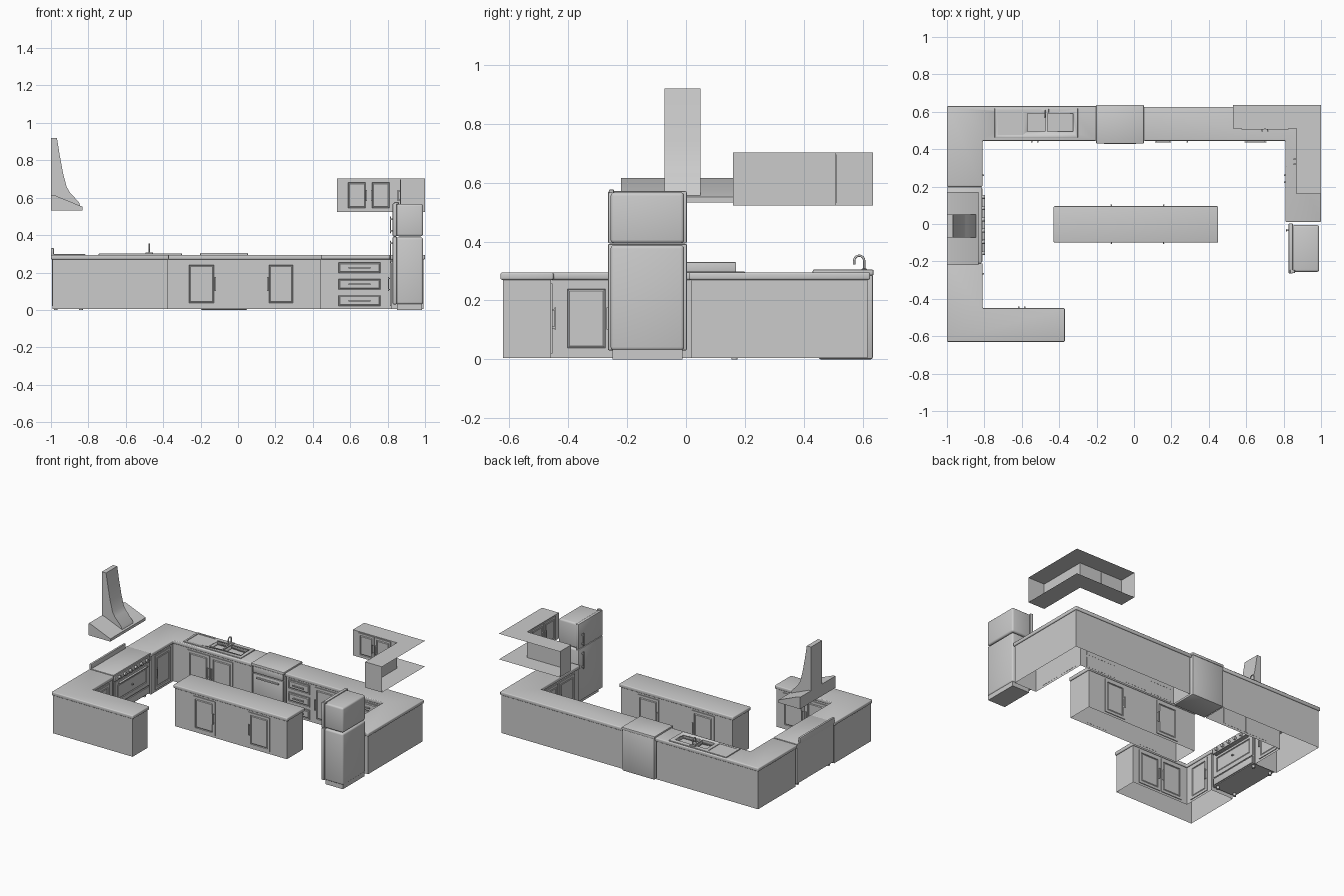
import bpy, bmesh, math
from mathutils import Matrix, Vector

old = bpy.data.objects.get("Cube")
if old:
    bpy.data.objects.remove(old)

grey = bpy.data.materials.new("light_grey")
grey.use_nodes = True
GREY = (0.6, 0.6, 0.6, 1)
grey.diffuse_color = GREY
grey.node_tree.nodes["Principled BSDF"].inputs["Base Color"].default_value = GREY


def activate(ob):
    bpy.ops.object.select_all(action="DESELECT")
    ob.select_set(True)
    bpy.context.view_layer.objects.active = ob


def finish(name, bm, matrix=None, bevel=0, segments=2):
    mesh = bpy.data.meshes.new(name)
    if matrix:
        bm.transform(matrix)
    bm.to_mesh(mesh)
    bm.free()
    mesh.materials.append(grey)
    ob = bpy.data.objects.new(name, mesh)
    bpy.context.collection.objects.link(ob)
    activate(ob)
    if bevel:
        mod = ob.modifiers.new("Bevel", "BEVEL")
        mod.width, mod.segments = bevel, segments
        bpy.ops.object.modifier_apply(modifier=mod.name)
    bpy.ops.object.shade_smooth_by_angle(angle=math.radians(35))
    return ob


def prism(name, pts, z0, z1, skip=(), bottom=True, matrix=None, bevel=0, segments=2):
    """Extrude a counter-clockwise outline; skip leaves walls open."""
    bm = bmesh.new()
    lo = [bm.verts.new((x, y, z0)) for x, y in pts]
    hi = [bm.verts.new((x, y, z1)) for x, y in pts]
    bm.faces.new(hi)
    if bottom:
        bm.faces.new(lo[::-1])
    for i in range(len(pts)):
        j = (i + 1) % len(pts)
        if i not in skip:
            bm.faces.new((lo[i], lo[j], hi[j], hi[i]))
    return finish(name, bm, matrix, bevel, segments)


def add_box(bm, lo, hi):
    size = Vector(hi) - Vector(lo)
    mid = (Vector(hi) + Vector(lo)) / 2
    return bmesh.ops.create_cube(bm, size=1, matrix=Matrix.Translation(mid) @ Matrix.Diagonal(size).to_4x4())["verts"]


def box(name, lo, hi, bevel=0, segments=2):
    bm = bmesh.new()
    add_box(bm, lo, hi)
    return finish(name, bm, None, bevel, segments)


def rect(x0, y0, x1, y1):
    return [(x0, y0), (x1, y0), (x1, y1), (x0, y1)]


def inset_outline(pts, d):
    out = []
    for i, p in enumerate(pts):
        p, a, b = Vector(p), Vector(pts[i - 1]), Vector(pts[(i + 1) % len(pts)])
        e, f = (p - a).normalized(), (b - p).normalized()
        out.append(tuple(p + d * Vector((-e.y - f.y, e.x + f.x))))
    return out


def counter(name, pts):
    """Cabinet body open below, with a rounded worktop over it."""
    prism(name + "_cabinet", inset_outline(pts, 0.008), 0.004, 0.272, bottom=False)
    return prism(name + "_worktop", pts, 0.27, 0.295, bevel=0.006, segments=3)


def placed(x, y, angle):
    return Matrix.Translation((x, y, 0)) @ Matrix.Rotation(math.radians(angle), 4, "Z")


def front(name, x, y, angle, w, z0, z1, side=0, length=0.075, frame=0.025):
    """Panelled door (side = handle side) or drawer (side 0); angle 0 faces -y."""
    bm = bmesh.new()
    add_box(bm, (-w / 2, -0.005, z0), (w / 2, 0.001, z1))
    bm.normal_update()
    face = [f for f in bm.faces if f.normal.y < -0.9]
    for thick, depth in ((frame, 0), (0.003, -0.005), (0.008, 0.004)):
        bmesh.ops.inset_individual(bm, faces=face, thickness=thick, depth=depth)
    # handle bar on two posts
    zc = (z0 + z1) / 2
    h = length / 2
    if side:
        u = side * (w / 2 - 0.011)
        add_box(bm, (u - 0.004, -0.016, zc - h), (u + 0.004, -0.011, zc + h))
        for s in (-1, 1):
            z = zc + s * h * 0.8
            add_box(bm, (u - 0.003, -0.012, z - 0.003), (u + 0.003, -0.004, z + 0.003))
    else:
        add_box(bm, (-h, -0.016, zc - 0.004), (h, -0.011, zc + 0.004))
        for s in (-1, 1):
            add_box(bm, (s * h * 0.8 - 0.003, -0.012, zc - 0.003), (s * h * 0.8 + 0.003, 0, zc + 0.003))
    return finish(name, bm, placed(x, y, angle))


def cut(ob, cutter):
    mod = ob.modifiers.new("Cut", "BOOLEAN")
    mod.operation, mod.solver, mod.object = "DIFFERENCE", "EXACT", cutter
    activate(ob)
    bpy.ops.object.modifier_apply(modifier=mod.name)


# Base cabinets and island
sink_top = counter("sink_run", [(-1, 0.2), (-0.81, 0.2), (-0.81, 0.445), (-0.2, 0.445), (-0.2, 0.63), (-1, 0.63)])
counter("front_run", [(-1, -0.63), (-0.37, -0.63), (-0.37, -0.45), (-0.81, -0.45), (-0.81, -0.21), (-1, -0.21)])
counter("right_run", [(0.05, 0.445), (0.81, 0.445), (0.81, 0.01), (1, 0.01), (1, 0.625), (0.05, 0.625)])
counter("island", rect(-0.43, -0.1, 0.45, 0.095))

# Base doors: x, y, facing angle, width, handle side
LOW, HIGH = 0.02, 0.257
for x, y, angle, w, side in (
        (-0.195, -0.092, 0, 0.17, 1), (0.23, -0.092, 0, 0.165, -1),
        (-0.195, 0.087, 180, 0.17, -1), (0.23, 0.087, 180, 0.165, 1),
        (-0.62, 0.453, 0, 0.17, 1), (-0.44, 0.453, 0, 0.17, -1),
        (0.36, 0.453, 0, 0.17, -1),
        (-0.818, 0.335, 90, 0.17, -1), (-0.818, -0.338, 90, 0.165, 1),
        (-0.69, -0.458, 180, 0.17, -1), (-0.51, -0.458, 180, 0.17, 1),
        (0.818, 0.335, -90, 0.17, 1), (0.818, 0.15, -90, 0.17, -1)):
    front("base_door", x, y, angle, w, LOW, HIGH, side)

# Drawer stacks
for x, w in ((0.155, 0.17), (0.65, 0.235)):
    for z in (0.05, 0.137, 0.225):
        front("drawer", x, 0.453, 0, w, z - 0.034, z + 0.034, 0, w * 0.5, 0.008)

# Wall cabinets, open against the walls
prism("wall_cabinet", [(0.53, 0.51), (0.87, 0.51), (0.87, 0.16), (1, 0.16), (1, 0.635), (0.53, 0.635)],
      0.523, 0.702, skip=(3, 4))
for s in (-1, 1):
    front("wall_door", 0.7 + s * 0.064, 0.51, 0, 0.122, 0.53, 0.695, -s, 0.06, 0.02)
    front("wall_door", 0.87, 0.333 + s * 0.067, -90, 0.13, 0.53, 0.695, s, 0.06, 0.02)

# Sink: rim and worktop are cut for two bowls
rim = box("sink_rim", (-0.745, 0.46, 0.293), (-0.3, 0.62, 0.302), 0.003)
groove = box("drainer_cutter", (-0.73, 0.475, 0.298), (-0.595, 0.605, 0.32))
groove.hide_render = True
cut(rim, groove)
bpy.data.objects.remove(groove)
for x0, x1 in ((-0.57, -0.475), (-0.463, -0.325)):
    cutter = box("bowl_cutter", (x0, 0.495, 0.2), (x1, 0.59, 0.4))
    cutter.hide_render = True
    cut(rim, cutter)
    cut(sink_top, cutter)
    bpy.data.objects.remove(cutter)
    bm = bmesh.new()
    add_box(bm, (x0, 0.495, 0.235), (x1, 0.59, 0.301))
    bm.normal_update()
    bmesh.ops.delete(bm, geom=[f for f in bm.faces if f.normal.z > 0.9], context="FACES")
    bmesh.ops.reverse_faces(bm, faces=bm.faces[:])
    finish("sink_bowl", bm)

# Tap
curve = bpy.data.curves.new("tap", "CURVE")
curve.dimensions, curve.bevel_depth, curve.bevel_resolution = "3D", 0.004, 2
spline = curve.splines.new("POLY")
path = [(0.605, 0.295)] + [(0.588 + 0.017 * math.cos(a * math.pi / 8), 0.335 + 0.017 * math.sin(a * math.pi / 8))
                          for a in range(9)] + [(0.571, 0.322)]
spline.points.add(len(path) - 1)
for p, (y, z) in zip(spline.points, path):
    p.co = (-0.475, y, z, 1)
curve.use_fill_caps = True
curve.materials.append(grey)
tap = bpy.data.objects.new("tap", curve)
bpy.context.collection.objects.link(tap)
activate(tap)
bpy.ops.object.convert(target="MESH")
box("tap_base", (-0.495, 0.595, 0.3), (-0.455, 0.615, 0.308), 0.003)

# Dishwasher
box("dishwasher", (-0.2, 0.45, 0.0), (0.05, 0.635, 0.29), 0.008)
box("dishwasher_top", (-0.203, 0.43, 0.285), (0.053, 0.637, 0.305), 0.005)
box("dishwasher_door", (-0.19, 0.437, 0.03), (0.04, 0.452, 0.235), 0.003)
box("dishwasher_controls", (-0.19, 0.437, 0.24), (0.04, 0.452, 0.283), 0.003)
box("dishwasher_handle", (-0.16, 0.427, 0.205), (0.01, 0.438, 0.215), 0.002)

# Range with oven
box("range_body", (-0.995, -0.205, 0.02), (-0.82, 0.195, 0.285))
box("range_top", (-0.998, -0.21, 0.285), (-0.815, 0.2, 0.298), 0.003)
box("range_back_panel", (-1, -0.21, 0.29), (-0.985, 0.17, 0.33), 0.003)
box("oven_controls", (-0.822, -0.2, 0.25), (-0.81, 0.19, 0.285), 0.002)
front("oven_door", -0.82, -0.005, 90, 0.38, 0.08, 0.24, 0, 0.01, 0.04)
box("oven_handle", (-0.812, -0.16, 0.222), (-0.797, 0.15, 0.23), 0.002)
box("oven_drawer", (-0.822, -0.195, 0.025), (-0.813, 0.185, 0.072), 0.002)


def cylinder(name, r, h, matrix):
    bm = bmesh.new()
    bmesh.ops.create_cone(bm, cap_ends=True, segments=16, radius1=r, radius2=r, depth=h)
    finish(name, bm, matrix)


for i in range(6):
    cylinder("oven_knob", 0.011, 0.014, Matrix.Translation((-0.803, -0.155 + i * 0.06, 0.268))
             @ Matrix.Rotation(math.pi / 2, 4, "Y"))
for x in (-0.975, -0.84):
    for y in (-0.18, 0.165):
        cylinder("range_foot", 0.01, 0.024, Matrix.Translation((x, y, 0.012)))

# Extractor hood: side profiles swept across y
ACROSS = Matrix.Rotation(math.pi / 2, 4, "X")
prism("hood_canopy", [(-1, 0.533), (-0.832, 0.533), (-0.832, 0.552), (-0.985, 0.615), (-1, 0.615)],
      -0.17, 0.22, matrix=ACROSS)
prism("hood_chimney", [(-1, 0.54), (-0.84, 0.545), (-0.85, 0.575), (-0.9, 0.63), (-0.917, 0.66),
                       (-0.935, 0.73), (-0.952, 0.82), (-0.968, 0.92), (-1, 0.92)],
      -0.05, 0.073, matrix=ACROSS)

# Fridge facing the room
box("fridge_base", (0.85, -0.25, 0), (0.985, -0.012, 0.035))
for part, z0, z1 in (("fridge", 0.03, 0.388), ("freezer", 0.394, 0.567)):
    box(part + "_body", (0.845, -0.256, z0), (0.99, -0.006, z1), 0.012, 3)
    box(part + "_door", (0.827, -0.265, z0), (0.85, 0.003, z1 + 0.004), 0.005)
box("fridge_hinge_cap", (0.835, -0.262, 0.565), (0.86, -0.245, 0.576), 0.002)
for z0, z1 in ((0.25, 0.37), (0.41, 0.5)):
    box("fridge_handle", (0.812, -0.04, z0), (0.818, -0.028, z1), 0.002)
    for z in (z0 + 0.01, z1 - 0.018):
        box("handle_post", (0.816, -0.038, z), (0.829, -0.03, z + 0.008))
